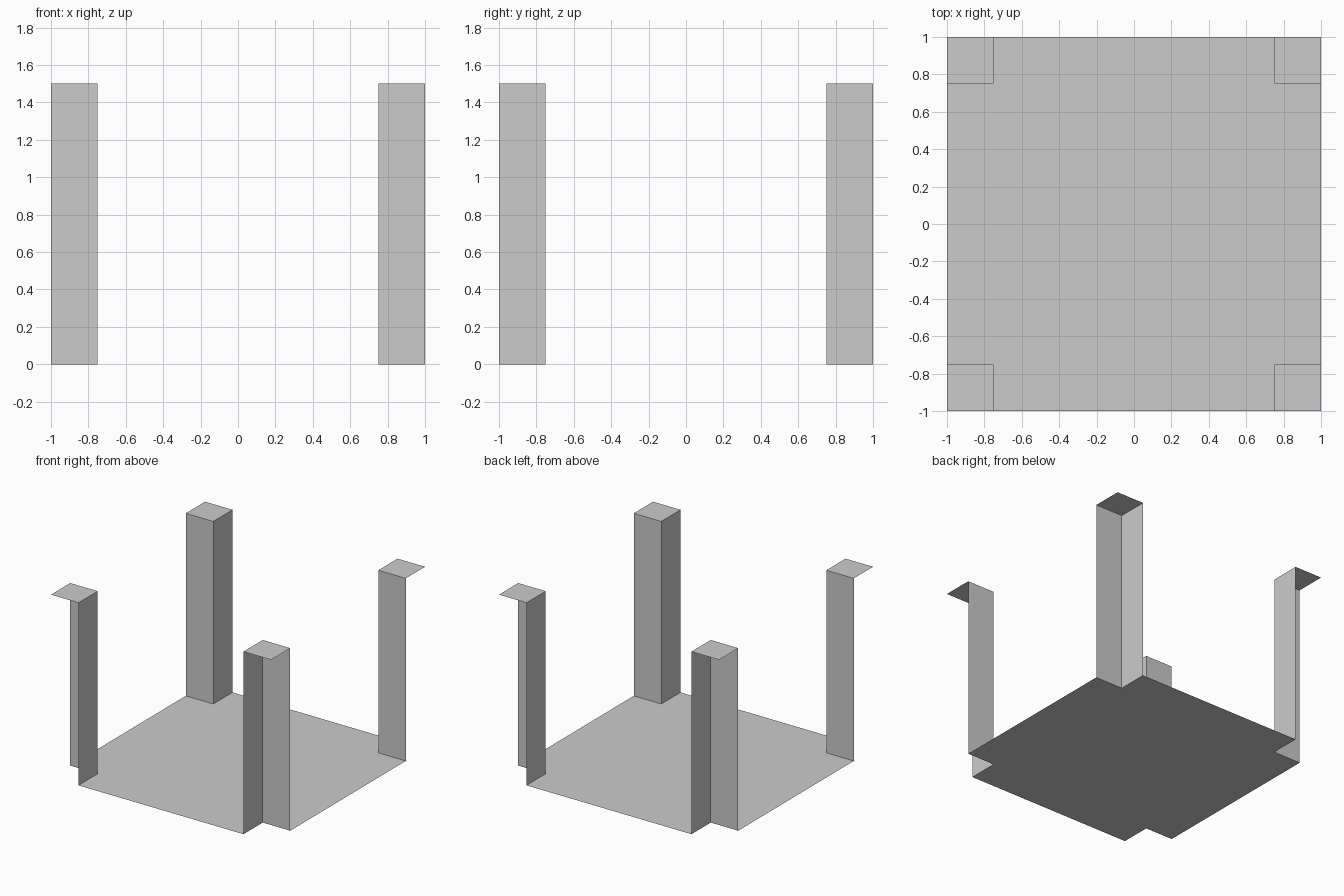
import bpy
import bmesh

if "Cube" in bpy.data.objects:
    bpy.data.objects.remove(bpy.data.objects["Cube"])

OUT, INN, TOP = 1.0, 0.75, 1.5


def make_object(name, polygons):
    """Make one open-surface object from a few polygons."""
    bm = bmesh.new()
    for poly in polygons:
        bm.faces.new([bm.verts.new(p) for p in poly])
    bmesh.ops.remove_doubles(bm, verts=bm.verts, dist=1e-5)
    mesh = bpy.data.meshes.new(name)
    bm.to_mesh(mesh)
    bm.free()
    obj = bpy.data.objects.new(name, mesh)
    bpy.context.collection.objects.link(obj)
    return obj


# Floor: flat sheet with a square notch at each corner
notch = [(OUT, INN), (INN, INN), (INN, OUT)]
outline = []
for _ in range(4):
    outline += [(x, y, 0) for x, y in notch]
    notch = [(-y, x) for x, y in notch]
make_object("floor", [outline])

# Corner posts: two inner walls and a cap, open on the outside, mirrored to all corners
posts = make_object("corner_posts", [
    [(INN, OUT, 0), (INN, INN, 0), (INN, INN, TOP), (INN, OUT, TOP)],
    [(INN, INN, 0), (OUT, INN, 0), (OUT, INN, TOP), (INN, INN, TOP)],
    [(INN, INN, TOP), (OUT, INN, TOP), (OUT, OUT, TOP), (INN, OUT, TOP)],
])
mirror = posts.modifiers.new("four_corners", 'MIRROR')
mirror.use_axis = (True, True, False)
